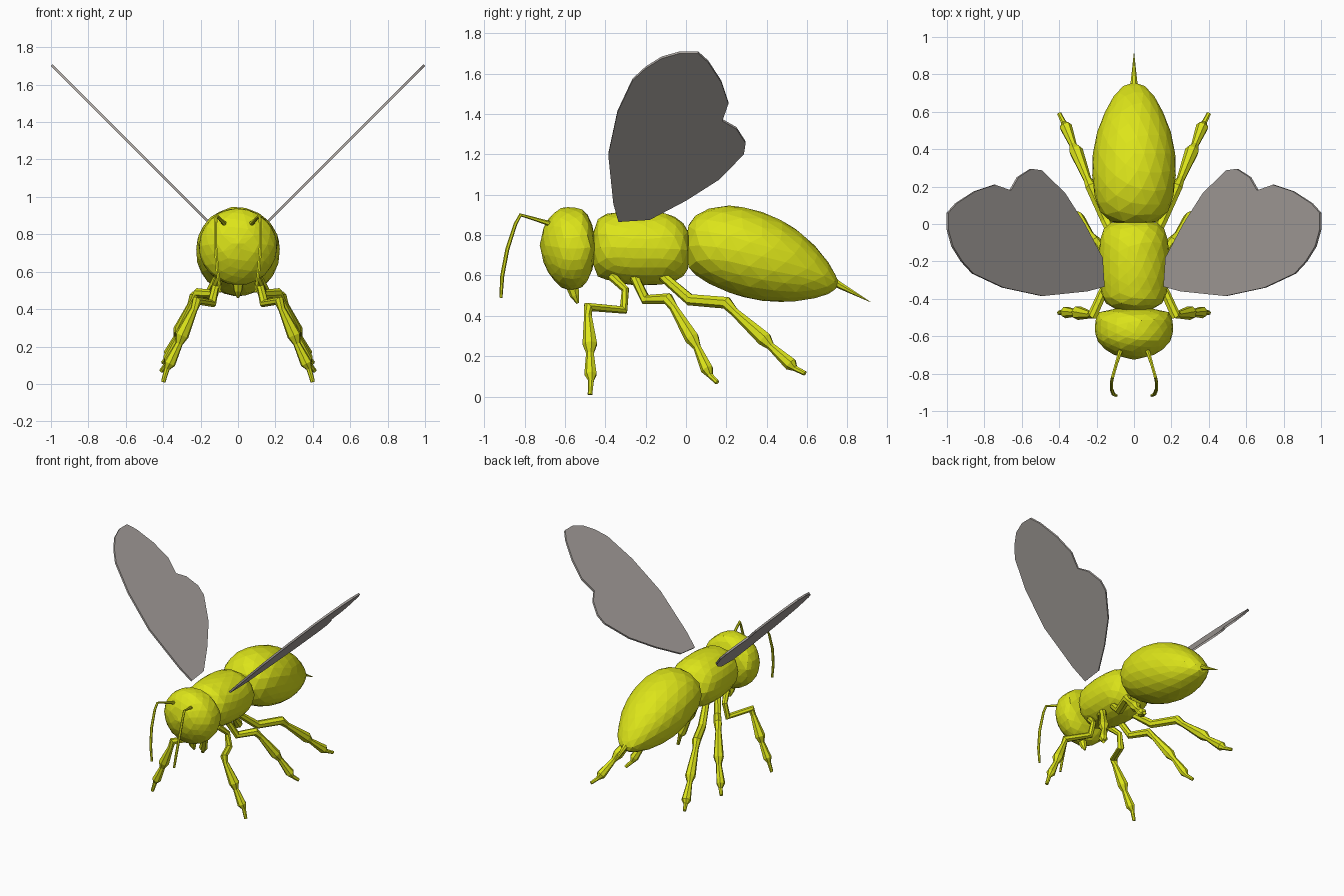
import bpy, bmesh, math
from mathutils import Vector


def material(name, rgb):
    m = bpy.data.materials.new(name)
    m.diffuse_color = (*rgb, 1)
    return m


YELLOW = material("yellow", (0.72, 0.78, 0.01))
GREY = material("wing_grey", (0.40, 0.37, 0.35))


def finish(name, bm, mat):
    bmesh.ops.recalc_face_normals(bm, faces=bm.faces)
    me = bpy.data.meshes.new(name)
    bm.to_mesh(me)
    bm.free()
    me.materials.append(mat)
    ob = bpy.data.objects.new(name, me)
    bpy.context.collection.objects.link(ob)
    return ob


def body(name, sections):
    """Faceted ball reshaped to sections of (y, bottom z, top z, half width)."""
    bm = bmesh.new()
    bmesh.ops.create_icosphere(bm, subdivisions=3, radius=1)
    y0, y1 = sections[0][0], sections[-1][0]
    for v in bm.verts:
        y = y0 + (v.co.y + 1) / 2 * (y1 - y0)
        for a, b in zip(sections, sections[1:]):
            if y <= b[0] + 1e-6:
                break
        t = (y - a[0]) / (b[0] - a[0])
        lo, hi, w = (a[i] + t * (b[i] - a[i]) for i in (1, 2, 3))
        d = Vector((v.co.x, v.co.z))
        d = d.normalized() if d.length > 1e-4 else Vector((0, 0))
        v.co = (d.x * w, y, (lo + hi) / 2 + d.y * (hi - lo) / 2)
    return finish(name, bm, YELLOW)


def limb(name, path, sides=7):
    """Tube through points of (x, y, z, radius)."""
    bm = bmesh.new()
    pts = [Vector(p[:3]) for p in path]
    rings = []
    for i, p in enumerate(pts):
        d = Vector()
        if i > 0:
            d += (p - pts[i - 1]).normalized()
        if i < len(pts) - 1:
            d += (pts[i + 1] - p).normalized()
        d.normalize()
        u = d.cross(Vector((1, 0, 0))).normalized()
        w = d.cross(u)
        ang = [2 * math.pi * k / sides for k in range(sides)]
        rings.append([bm.verts.new(p + path[i][3] * (math.cos(a) * u + math.sin(a) * w)) for a in ang])
    for r, s in zip(rings, rings[1:]):
        for k in range(sides):
            n = (k + 1) % sides
            bm.faces.new((r[k], r[n], s[n], s[k]))
    bm.faces.new(rings[0])
    bm.faces.new(rings[-1])
    return finish(name, bm, YELLOW)


# Head, thorax and abdomen
body("head", [(-0.725, 0.75, 0.75, 0), (-0.705, 0.66, 0.84, 0.10), (-0.67, 0.59, 0.90, 0.155),
              (-0.62, 0.54, 0.935, 0.20), (-0.57, 0.525, 0.94, 0.21), (-0.51, 0.54, 0.93, 0.207),
              (-0.47, 0.60, 0.88, 0.185), (-0.445, 0.72, 0.75, 0.06)])
body("thorax", [(-0.47, 0.70, 0.76, 0.04), (-0.45, 0.60, 0.87, 0.13), (-0.40, 0.58, 0.905, 0.17),
                (-0.30, 0.555, 0.92, 0.185), (-0.20, 0.55, 0.92, 0.19), (-0.10, 0.555, 0.91, 0.185),
                (-0.03, 0.58, 0.88, 0.165), (0.01, 0.62, 0.83, 0.12), (0.02, 0.70, 0.74, 0.03)])
body("abdomen", [(-0.005, 0.73, 0.76, 0.03), (0.01, 0.63, 0.86, 0.12), (0.05, 0.60, 0.90, 0.175),
                 (0.12, 0.555, 0.935, 0.205), (0.22, 0.51, 0.95, 0.222), (0.33, 0.48, 0.93, 0.226),
                 (0.42, 0.47, 0.90, 0.215), (0.52, 0.467, 0.85, 0.19), (0.61, 0.48, 0.78, 0.15),
                 (0.69, 0.50, 0.69, 0.105), (0.745, 0.53, 0.60, 0.05), (0.757, 0.56, 0.57, 0.01)])

# Stinger and mouth
limb("stinger", [(0, 0.72, 0.575, 0.025), (0, 0.76, 0.553, 0.018), (0, 0.915, 0.468, 0.001)])
limb("mouth", [(0, -0.565, 0.56, 0.035), (0, -0.55, 0.50, 0.024), (0, -0.535, 0.462, 0.007)])

# Legs: hip, knee, then two flared lower segments and a toe
LEGS = {
    "front_leg": [(0.09, -0.37, 0.60, 0.024), (0.12, -0.30, 0.53, 0.02), (0.14, -0.31, 0.43, 0.025),
                  (0.22, -0.485, 0.445, 0.027), (0.235, -0.485, 0.40, 0.02), (0.30, -0.475, 0.26, 0.038),
                  (0.315, -0.475, 0.215, 0.02), (0.365, -0.472, 0.11, 0.032), (0.38, -0.47, 0.08, 0.015),
                  (0.40, -0.475, 0.01, 0.012)],
    "middle_leg": [(0.09, -0.26, 0.60, 0.024), (0.13, -0.20, 0.48, 0.027), (0.21, -0.09, 0.485, 0.03),
                   (0.235, -0.06, 0.44, 0.022), (0.30, 0.03, 0.29, 0.037), (0.32, 0.055, 0.245, 0.02),
                   (0.37, 0.105, 0.135, 0.032), (0.38, 0.12, 0.105, 0.015), (0.41, 0.155, 0.07, 0.012)],
    "hind_leg": [(0.09, -0.12, 0.60, 0.024), (0.15, 0.02, 0.48, 0.03), (0.23, 0.20, 0.465, 0.032),
                 (0.25, 0.24, 0.42, 0.022), (0.31, 0.39, 0.285, 0.038), (0.325, 0.42, 0.25, 0.02),
                 (0.365, 0.52, 0.16, 0.034), (0.375, 0.54, 0.14, 0.015), (0.40, 0.59, 0.115, 0.012)],
}
ANTENNA = [(0.07, -0.67, 0.855, 0.013), (0.095, -0.75, 0.88, 0.009), (0.115, -0.82, 0.90, 0.009),
           (0.12, -0.845, 0.855, 0.009), (0.12, -0.885, 0.73, 0.01), (0.11, -0.91, 0.60, 0.01),
           (0.095, -0.917, 0.49, 0.008)]

# Wing outline seen from the side (y, z); the wing leans out at 45 degrees
WING = [(-0.335, 0.87), (-0.36, 0.96), (-0.385, 1.20), (-0.34, 1.41), (-0.265, 1.57), (-0.20, 1.63),
        (-0.12, 1.68), (-0.03, 1.705), (0.06, 1.705), (0.11, 1.66), (0.175, 1.56), (0.21, 1.455),
        (0.18, 1.37), (0.25, 1.33), (0.295, 1.26), (0.287, 1.205), (0.165, 1.08), (0.0, 0.975),
        (-0.18, 0.88)]


def wing(name, s):
    bm = bmesh.new()
    h = 0.005
    loops = [[bm.verts.new((s * (z - 0.708 + o), y, z - o)) for y, z in WING] for o in (-h, h)]
    bm.faces.new(loops[0])
    bm.faces.new(loops[1])
    n = len(WING)
    for k in range(n):
        j = (k + 1) % n
        bm.faces.new((loops[0][k], loops[0][j], loops[1][j], loops[1][k]))
    bmesh.ops.triangulate(bm, faces=[f for f in bm.faces if len(f.verts) > 4])
    finish(name, bm, GREY)


# Paired parts on both sides
for s, side in ((1, "right"), (-1, "left")):
    for part, path in LEGS.items():
        limb(f"{part}_{side}", [(s * x, y, z, r) for x, y, z, r in path])
    limb(f"antenna_{side}", [(s * x, y, z, r) for x, y, z, r in ANTENNA], 6)
    wing(f"wing_{side}", s)
